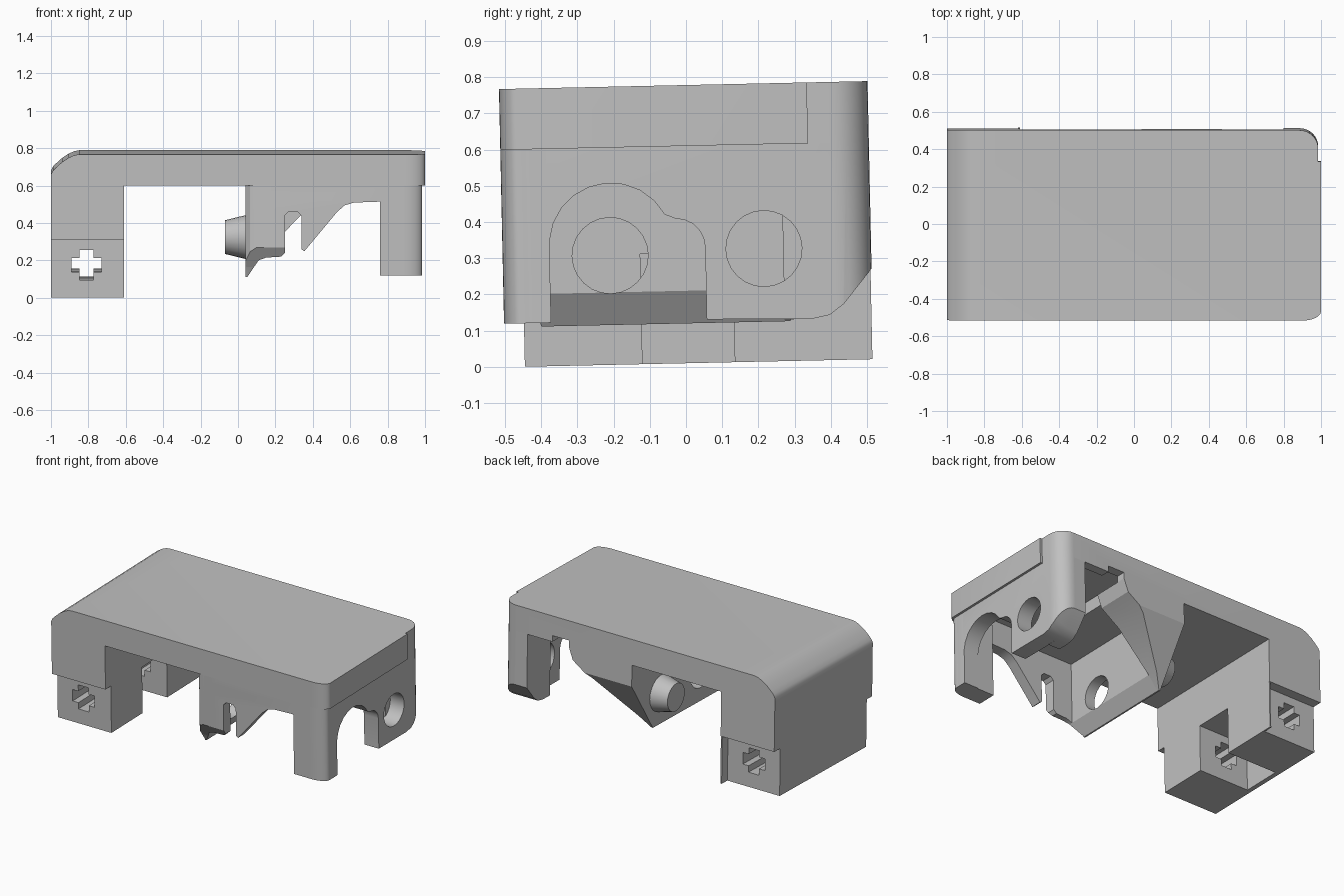
import bpy, bmesh, math
from mathutils import Matrix, Vector

if "Cube" in bpy.data.objects:
    bpy.data.objects.remove(bpy.data.objects["Cube"])

GREY = (0.53, 0.53, 0.53, 1)
grey = bpy.data.materials.new("plain grey")
grey.use_nodes = True
grey.diffuse_color = GREY
grey.node_tree.nodes["Principled BSDF"].inputs["Base Color"].default_value = GREY

FRONT, BACK, TOP, UNDER = -0.5, 0.518, 0.768, 0.6
parts = []


def prism(name, profile, axis, lo, hi, part=True):
    """Extrude a 2D profile along an axis; the profile uses the other two axes in order."""
    bm = bmesh.new()
    ring = []
    for a, b in profile:
        co = [a, b]
        co.insert("xyz".index(axis), lo)
        ring.append(bm.verts.new(co))
    face = bm.faces.new(ring)
    new = bmesh.ops.extrude_face_region(bm, geom=[face])["geom"]
    offset = [0, 0, 0]
    offset["xyz".index(axis)] = hi - lo
    bmesh.ops.translate(bm, vec=Vector(offset), verts=[v for v in new if isinstance(v, bmesh.types.BMVert)])
    bmesh.ops.recalc_face_normals(bm, faces=bm.faces)
    mesh = bpy.data.meshes.new(name)
    bm.to_mesh(mesh)
    bm.free()
    mesh.materials.append(grey)
    ob = bpy.data.objects.new(name, mesh)
    bpy.context.collection.objects.link(ob)
    if part:
        parts.append(ob)
    return ob


def rect(a0, a1, b0, b1):
    return [(a0, b0), (a1, b0), (a1, b1), (a0, b1)]


def arc(cx, cy, rx, ry, start, end, n=8):
    angles = [math.radians(start + (end - start) * i / n) for i in range(n + 1)]
    return [(cx + rx * math.cos(t), cy + ry * math.sin(t)) for t in angles]


def circle(cx, cy, r):
    return arc(cx, cy, r, r, 0, 345, 23)


def combine(ob, cutter, operation="DIFFERENCE"):
    mod = ob.modifiers.new("shape", "BOOLEAN")
    mod.operation = operation
    mod.solver = "EXACT"
    mod.object = cutter
    bpy.context.view_layer.objects.active = ob
    bpy.ops.object.modifier_apply(modifier=mod.name)
    bpy.data.objects.remove(cutter)


def footprint(right):
    """Outline with rounded right-hand corners."""
    outline = [(-1.1, FRONT)] + arc(right - 0.1, FRONT + 0.05, 0.1, 0.05, -90, 0)
    if right == 1:
        outline += [(1, 0.35), (0.985, 0.35)]
    outline += arc(0.885, BACK - 0.1, 0.1, 0.1, 0, 90)
    return prism("footprint", outline + [(-1.1, BACK)], "z", -0.2, 1, False)


# Top slab with a rounded left end and a pocket beneath
slab = prism("top_slab", [(-1, UNDER), (1, UNDER), (1, TOP), (-0.85, TOP), (-0.875, 0.763), (-0.905, 0.75),
                          (-0.94, 0.727), (-0.97, 0.7), (-0.99, 0.68), (-1, 0.66)], "y", FRONT, BACK)
combine(slab, footprint(1), "INTERSECT")
combine(slab, prism("pocket", rect(0.41, 0.88, -0.43, 0.46), "z", 0.5, 0.68, False))
combine(slab, prism("back_slot", rect(0.5, 0.62, 0.4, 0.6), "z", 0.5, 0.64, False))

# Left leg: full width above, narrower forked foot below
prism("leg_upper", rect(-1, -0.61, 0.31, UNDER), "y", FRONT, BACK)
foot = prism("leg_foot", rect(-1, -0.61, 0, 0.31), "y", -0.445, 0.455)
combine(foot, prism("fork_gap", rect(-0.97, -0.5, -0.1, 0.305), "y", -0.12, 0.135, False))
prism("foot_flange", rect(-0.62, -0.61, 0, 0.31), "y", 0.455, BACK - 0.003)

# Plus-shaped socket through the foot
s, l, cx, cz = 0.038, 0.08, -0.81, 0.175
quarter = [(l, -s), (l, s), (s, s)]
plus = []
for q in range(4):
    c, d = round(math.cos(q * math.pi / 2)), round(math.sin(q * math.pi / 2))
    plus += [(cx + a * c - b * d, cz + a * d + b * c) for a, b in quarter]
combine(foot, prism("plus_cutter", plus, "y", -1, 1, False))

# Front wall: slotted hook, pointed tooth, opening and corner post
front = prism("front_wall",
              [(0.04, UNDER), (0.04, 0.12), (0.11, 0.2), (0.15, 0.215), (0.23, 0.22), (0.25, 0.24),
               (0.25, 0.44), (0.27, 0.46), (0.32, 0.46), (0.34, 0.44), (0.34, 0.26), (0.355, 0.25),
               (0.53, 0.46), (0.57, 0.495), (0.62, 0.51), (0.76, 0.515), (0.76, 0.13), (0.77, 0.12),
               (0.985, 0.12), (0.985, UNDER)], "y", FRONT, -0.43)
combine(front, footprint(0.985), "INTERSECT")
leg = prism("front_post", rect(0.76, 0.985, 0.12, UNDER), "y", FRONT, -0.375)
combine(leg, footprint(0.985), "INTERSECT")

# Right end wall with double arch and round hole
arch = ([(-0.37, 0.12), (-0.37, 0.31)] + arc(-0.2, 0.332, 0.17, 0.17, 175, 28, 9)
        + arc(-0.02, 0.32, 0.08, 0.08, 90, 0, 5) + [(0.06, 0.12)])
end = prism("end_wall", [(FRONT, UNDER), (FRONT, 0.12)] + arch
            + [(0.35, 0.115), (0.4, 0.125), (0.44, 0.155), (BACK, 0.25), (BACK, UNDER)],
            "x", 0.88, 0.985)
combine(end, prism("end_hole", circle(0.222, 0.312, 0.105), "x", 0.5, 1.2, False))
combine(end, footprint(0.985), "INTERSECT")

# Upper skin of the end wall behind the slab overhang
skin = prism("end_skin", rect(0.3, BACK, UNDER - 0.02, TOP - 0.002), "x", 0.9, 0.985)
combine(skin, footprint(0.985), "INTERSECT")

# Thick back corner post with sloped foot
prism("back_post", [(0.275, UNDER), (0.275, 0.115), (0.35, 0.115), (0.4, 0.125), (0.44, 0.155),
                    (BACK, 0.25), (BACK, UNDER)], "x", 0.8, 0.885)

# Inner wall with bevelled lower lip and through hole
inner = prism("inner_wall", [(0.04, UNDER), (0.04, 0.11), (0.05, 0.11), (0.11, 0.2), (0.11, UNDER)],
              "y", FRONT, BACK)
combine(inner, prism("inner_hole", circle(-0.203, 0.302, 0.105), "x", -0.5, 0.5, False))

# Bevel the hook's outer corner and underside
for ob in (front, inner):
    corner = [(-0.1, -0.7), (0.12, -0.51), (0.1, FRONT), (0.065, -0.485), (0.04, -0.45), (-0.1, -0.45)]
    combine(ob, prism("corner_cutter", corner, "z", 0, UNDER, False))
    lip = [(-0.6, 0.27), (-0.5, 0.27), (-0.47, 0.225), (-0.4, 0.12), (-0.38, 0.05), (-0.6, 0.05)]
    combine(ob, prism("lip_cutter", lip, "x", -0.1, 0.26, False))

# Back gusset rising away from the inner wall
gusset = prism("back_gusset", [(0.04, UNDER), (0.04, 0.11), (0.05, 0.11), (0.11, 0.19), (0.34, 0.43),
                               (0.47, 0.52), (0.5, UNDER)], "y", 0.275, BACK)
for ob in (inner, gusset):
    slope = [(0.29, 0.05), (0.29, 0.11), (BACK, 0.46), (0.7, 0.46), (0.7, 0.05)]
    combine(ob, prism("slope_cutter", slope, "x", -0.3, 0.7, False))

# Tapered peg on the outside of the inner wall
bpy.ops.mesh.primitive_cone_add(vertices=24, radius1=0.117, radius2=0.09, depth=0.11,
                                location=(-0.015, 0.21, 0.31), rotation=(0, -math.pi / 2, 0))
peg = bpy.context.object
peg.name = "peg"
peg.data.materials.append(grey)
peg.data.transform(peg.matrix_basis)
peg.matrix_basis = Matrix()
parts.append(peg)

# Slight overall tilt, then shading
tilt = Matrix.Translation((0, 0, 0.01)) @ Matrix.Rotation(math.radians(1.24), 4, "X")
for ob in parts:
    ob.data.transform(tilt)
    bpy.ops.object.select_all(action="DESELECT")
    ob.select_set(True)
    bpy.context.view_layer.objects.active = ob
    bpy.ops.object.shade_smooth_by_angle(angle=math.radians(30))
